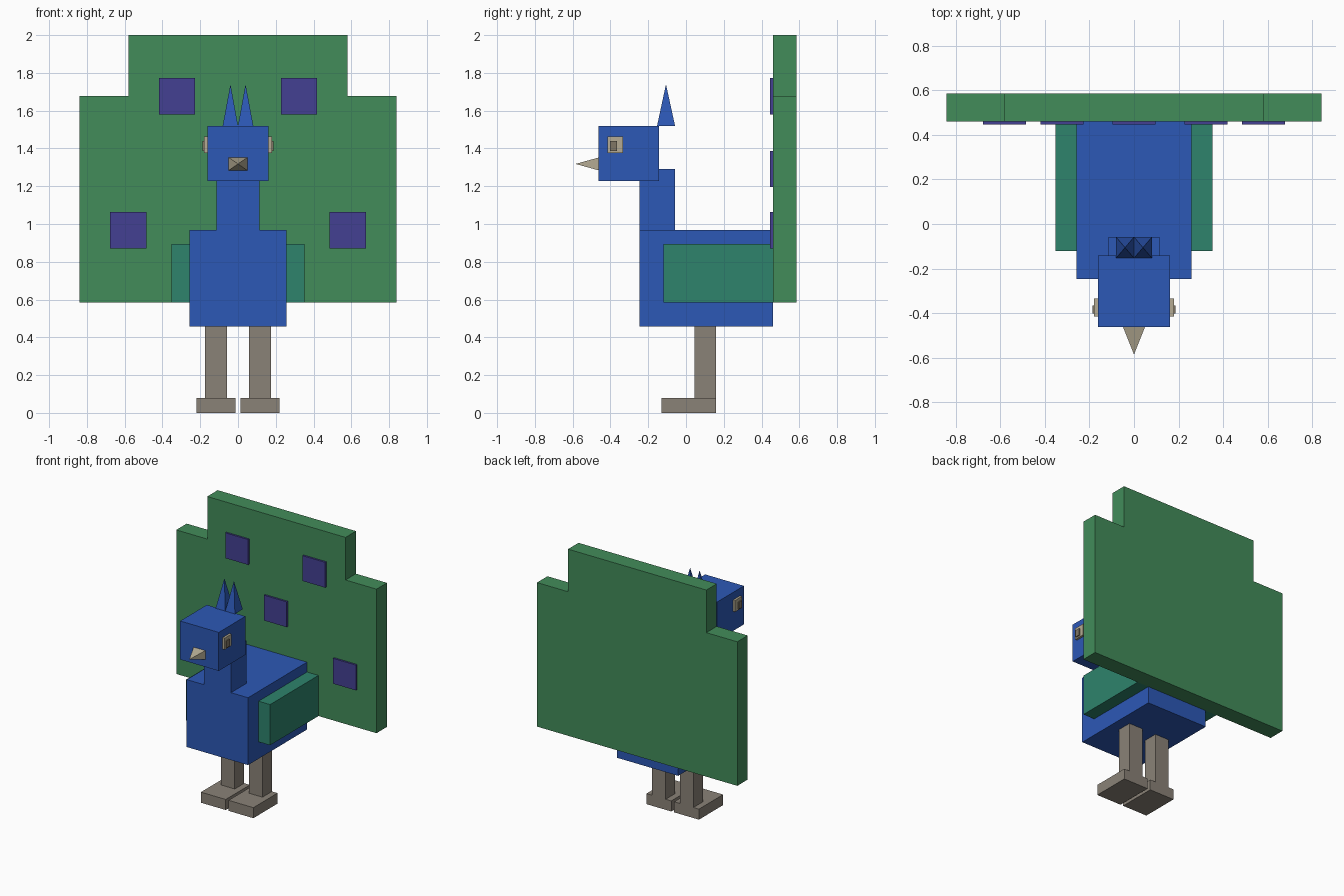
import bpy, bmesh

cube = bpy.data.objects.get("Cube")
if cube:
    bpy.data.objects.remove(cube, do_unlink=True)


def material(name, rgb):
    """Flat material from 0-255 sRGB values, stored as linear."""
    lin = [((c / 255 + 0.055) / 1.055) ** 2.4 for c in rgb]
    m = bpy.data.materials.new(name)
    m.use_nodes = True
    m.diffuse_color = (*lin, 1)
    bsdf = next(n for n in m.node_tree.nodes if n.type == 'BSDF_PRINCIPLED')
    bsdf.inputs["Base Color"].default_value = (*lin, 1)
    return m


BLUE = material("blue", (44, 88, 182))
GREEN = material("green", (66, 140, 90))
TEAL = material("teal", (46, 131, 108))
PURPLE = material("purple", (68, 64, 146))
GREY = material("warm grey", (138, 130, 119))
TAN = material("tan", (181, 171, 147))
PUPIL = material("pupil brown", (128, 118, 101))


def finish(name, bm, mat):
    bmesh.ops.recalc_face_normals(bm, faces=bm.faces)
    mesh = bpy.data.meshes.new(name)
    bm.to_mesh(mesh)
    bm.free()
    mesh.materials.append(mat)
    obj = bpy.data.objects.new(name, mesh)
    bpy.context.collection.objects.link(obj)
    return obj


def box(name, x, y, z, mat):
    """Box from (min, max) ranges on each axis."""
    bm = bmesh.new()
    bmesh.ops.create_cube(bm, size=1)
    for v in bm.verts:
        v.co = [(r[0] + r[1]) / 2 + c * (r[1] - r[0]) for r, c in zip((x, y, z), v.co)]
    return finish(name, bm, mat)


def pyramid(name, base, apex, mat):
    bm = bmesh.new()
    ring = [bm.verts.new(p) for p in base]
    tip = bm.verts.new(apex)
    bm.faces.new(ring)
    for a, b in zip(ring, ring[1:] + ring[:1]):
        bm.faces.new((a, b, tip))
    return finish(name, bm, mat)


def span(side, a, b):
    return tuple(sorted((side * a, side * b)))


# Body, neck and head
box("body", (-0.257, 0.257), (-0.247, 0.46), (0.457, 0.968), BLUE)
box("neck", (-0.114, 0.114), (-0.247, -0.058), (0.968, 1.29), BLUE)
box("head", (-0.162, 0.162), (-0.462, -0.142), (1.228, 1.52), BLUE)

# Beak
pyramid("beak", [(-0.049, -0.462, 1.284), (0.049, -0.462, 1.284),
                 (0.049, -0.462, 1.352), (-0.049, -0.462, 1.352)],
        (0, -0.585, 1.318), TAN)

# Paired parts
for label, s in (("left", 1), ("right", -1)):
    box(f"{label}_wing", span(s, 0.257, 0.353), (-0.12, 0.46), (0.585, 0.893), TEAL)
    box(f"{label}_leg", span(s, 0.059, 0.174), (0.045, 0.159), (0.08, 0.457), GREY)
    box(f"{label}_foot", span(s, 0.012, 0.22), (-0.13, 0.159), (0, 0.08), GREY)
    box(f"{label}_eye", span(s, 0.162, 0.179), (-0.415, -0.333), (1.376, 1.463), TAN)
    box(f"{label}_pupil", span(s, 0.179, 0.187), (-0.402, -0.365), (1.386, 1.439), PUPIL)
    pyramid(f"{label}_crest_feather",
            [(0, -0.153, 1.52), (s * 0.081, -0.153, 1.52),
             (s * 0.081, -0.058, 1.52), (0, -0.058, 1.52)],
            (s * 0.04, -0.106, 1.74), BLUE)

# Stepped tail fan, extruded from its outline
half = [(0.84, 0.585), (0.84, 1.677), (0.58, 1.677), (0.58, 2.0)]
outline = half + [(-x, z) for x, z in reversed(half)]
bm = bmesh.new()
face = bm.faces.new([bm.verts.new((x, 0.46, z)) for x, z in outline])
ext = bmesh.ops.extrude_face_region(bm, geom=[face])
for v in ext["geom"]:
    if isinstance(v, bmesh.types.BMVert):
        v.co.y = 0.585
finish("tail_fan", bm, GREEN)

# Square tail spots
spots = [(-0.323, 1.677), (0.323, 1.677), (0, 1.291), (-0.581, 0.967), (0.581, 0.967)]
for i, (x, z) in enumerate(spots):
    box(f"tail_spot_{i + 1}", (x - 0.096, x + 0.096), (0.446, 0.46),
        (z - 0.096, z + 0.096), PURPLE)
